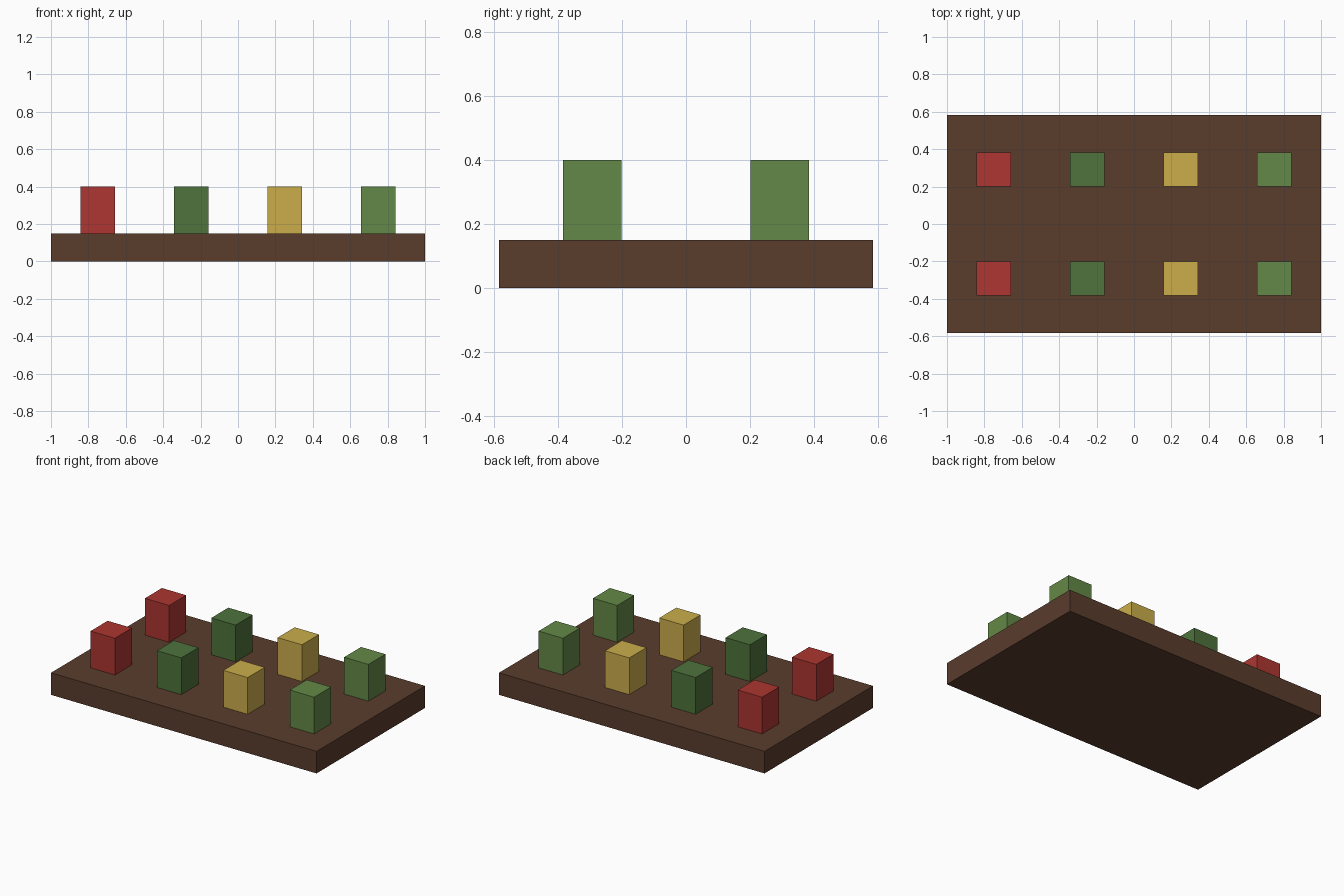
import bpy

if "Cube" in bpy.data.objects:
    bpy.data.objects.remove(bpy.data.objects["Cube"])


def material(name, rgb):
    # sRGB bytes to linear colour
    mat = bpy.data.materials.new(name)
    mat.diffuse_color = [((c / 255 + 0.055) / 1.055) ** 2.4 for c in rgb] + [1]
    mat.use_nodes = True
    mat.node_tree.nodes["Principled BSDF"].inputs["Base Color"].default_value = mat.diffuse_color
    return mat


def box(name, size, center, mat):
    bpy.ops.mesh.primitive_cube_add(size=1, location=center)
    obj = bpy.context.object
    obj.name = name
    obj.scale = size
    bpy.ops.object.transform_apply(location=False, rotation=False, scale=True)
    obj.data.materials.append(mat)
    return obj


# Soil bed slab
BED_H, TOP = 0.15, 0.40
box("soil_bed", (2, 1.167, BED_H), (0, 0, BED_H / 2), material("soil", (90, 60, 44)))

# Two rows of crop blocks, one colour per column
crops = [
    ("red_crop", (173, 54, 49)),
    ("dark_green_crop", (78, 115, 60)),
    ("yellow_crop", (203, 174, 75)),
    ("light_green_crop", (100, 137, 71)),
]
block_h = TOP - BED_H
for i, (name, rgb) in enumerate(crops):
    mat = material(name, rgb)
    for row, y in (("front", -0.292), ("back", 0.292)):
        box(f"{name}_{row}", (0.183, 0.183, block_h),
            (-0.75 + 0.5 * i, y, BED_H + block_h / 2), mat)
